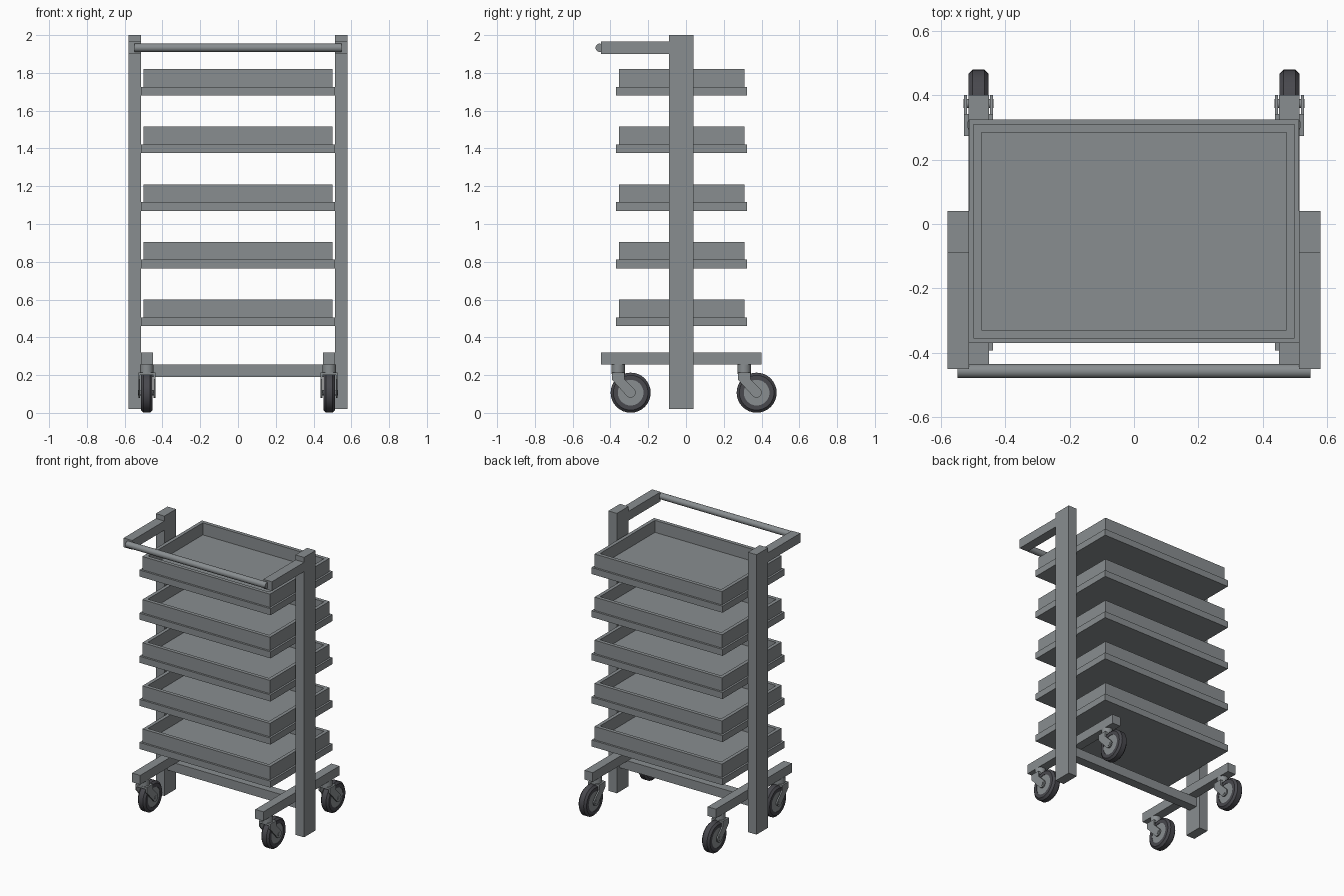
import bpy, bmesh, math
from mathutils import Matrix

if "Cube" in bpy.data.objects:
    bpy.data.objects.remove(bpy.data.objects["Cube"])


def material(name, rgb):
    m = bpy.data.materials.new(name)
    m.diffuse_color = (*rgb, 1)
    m.use_nodes = True
    m.node_tree.nodes["Principled BSDF"].inputs["Base Color"].default_value = m.diffuse_color
    return m


STEEL = material("steel grey", (0.25, 0.27, 0.28))
RUBBER = material("dark rubber", (0.065, 0.065, 0.075))


def finish(name, bm, mat, smooth=False):
    bmesh.ops.recalc_face_normals(bm, faces=bm.faces)
    me = bpy.data.meshes.new(name)
    bm.to_mesh(me)
    bm.free()
    me.materials.append(mat)
    ob = bpy.data.objects.new(name, me)
    bpy.context.collection.objects.link(ob)
    if smooth:
        bpy.ops.object.select_all(action='DESELECT')
        ob.select_set(True)
        bpy.context.view_layer.objects.active = ob
        bpy.ops.object.shade_smooth_by_angle(angle=math.radians(35))
    return ob


def box(name, x, y, z, mat=STEEL):
    bm = bmesh.new()
    bmesh.ops.create_cube(bm, size=1)
    for v in bm.verts:
        v.co = [lo + (c + 0.5) * (hi - lo) for c, (lo, hi) in zip(v.co, (x, y, z))]
    return finish(name, bm, mat)


def cylinder(name, centre, r, length, axis, mat=STEEL):
    bm = bmesh.new()
    bmesh.ops.create_cone(bm, cap_ends=True, segments=32, radius1=r, radius2=r, depth=length)
    if axis == 'X':
        bmesh.ops.rotate(bm, verts=bm.verts, matrix=Matrix.Rotation(math.pi / 2, 3, 'Y'))
    bmesh.ops.translate(bm, verts=bm.verts, vec=centre)
    return finish(name, bm, mat, True)


def tray(name, z):
    """Stepped open tray made from nested rectangular loops."""
    cy = -0.023
    loops = [(0.513, 0.347, 0), (0.513, 0.347, 0.046), (0.499, 0.333, 0.046),
             (0.499, 0.333, 0.14), (0.474, 0.307, 0.14), (0.474, 0.307, 0.055)]
    bm = bmesh.new()
    rings = [[bm.verts.new((sx * hx, cy + sy * hy, z + h))
              for sx, sy in ((-1, -1), (1, -1), (1, 1), (-1, 1))] for hx, hy, h in loops]
    for a, b in zip(rings, rings[1:]):
        for i in range(4):
            j = (i + 1) % 4
            bm.faces.new((a[i], a[j], b[j], b[i]))
    bm.faces.new(rings[0])
    bm.faces.new(rings[-1])
    finish(name, bm, STEEL)


def tyre(name, x, y, z):
    """Ring with bevelled shoulders, spun around the axle."""
    profile = [(-0.031, 0.068), (-0.031, 0.092), (-0.018, 0.106),
               (0.018, 0.106), (0.031, 0.092), (0.031, 0.068)]
    bm = bmesh.new()
    n = 32
    rings = [[bm.verts.new((x + px, y + r * math.cos(2 * math.pi * k / n),
                            z + r * math.sin(2 * math.pi * k / n))) for px, r in profile]
             for k in range(n)]
    for k in range(n):
        a, b = rings[k], rings[(k + 1) % n]
        for i in range(6):
            j = (i + 1) % 6
            bm.faces.new((a[i], a[j], b[j], b[i]))
    finish(name, bm, RUBBER, True)


def fork_plate(name, x, y, z):
    """Slanted fork cheek with a round end at the axle."""
    pts = [(-0.10, 0.102), (-0.10, 0.07)]
    pts += [(0.027 * math.cos(math.radians(a)), 0.027 * math.sin(math.radians(a)))
            for a in range(-135, 46, 20)]
    pts += [(-0.032, 0.07), (-0.032, 0.102)]
    bm = bmesh.new()
    f = bm.faces.new([bm.verts.new((x - 0.005, y + py, z + pz)) for py, pz in pts])
    ext = bmesh.ops.extrude_face_region(bm, geom=[f])
    bmesh.ops.translate(bm, vec=(0.01, 0, 0),
                        verts=[v for v in ext['geom'] if isinstance(v, bmesh.types.BMVert)])
    finish(name, bm, STEEL)


# Trays
for i in range(5):
    tray(f"tray_{i + 1}", 0.46 + 0.305 * i)

# Side frames
for s, side in ((-1, "left"), (1, "right")):
    outer = sorted((s * 0.513, s * 0.58))
    inner = sorted((s * 0.45, s * 0.514))
    box(f"post_{side}", outer, (-0.09, 0.04), (0.02, 2.0))
    box(f"handle_arm_{side}", outer, (-0.45, -0.09), (1.90, 1.965))
    box(f"base_rail_{side}", inner, (-0.45, 0.40), (0.255, 0.32))

    # Casters
    for y, end in ((-0.293, "front"), (0.374, "back")):
        tag, cx, cz = f"{side}_{end}", s * 0.483, 0.107
        tyre(f"tyre_{tag}", cx, y, cz)
        cylinder(f"wheel_hub_{tag}", (cx, y, cz), 0.0685, 0.056, 'X')
        cylinder(f"axle_{tag}", (cx, y, cz), 0.014, 0.094, 'X')
        cylinder(f"swivel_{tag}", (cx, y - 0.066, 0.231), 0.035, 0.05, 'Z')
        box(f"fork_crown_{tag}", (cx - 0.045, cx + 0.045), (y - 0.10, y - 0.032), (0.20, 0.215))
        for d in (-1, 1):
            fork_plate(f"fork_{tag}_{'inner' if d * s < 0 else 'outer'}", cx + d * 0.04, y, cz)

# Cross members
cylinder("handle_bar", (0, -0.457, 1.933), 0.022, 1.095, 'X')
box("cross_bar", (-0.513, 0.513), (-0.055, 0.01), (0.19, 0.255))
